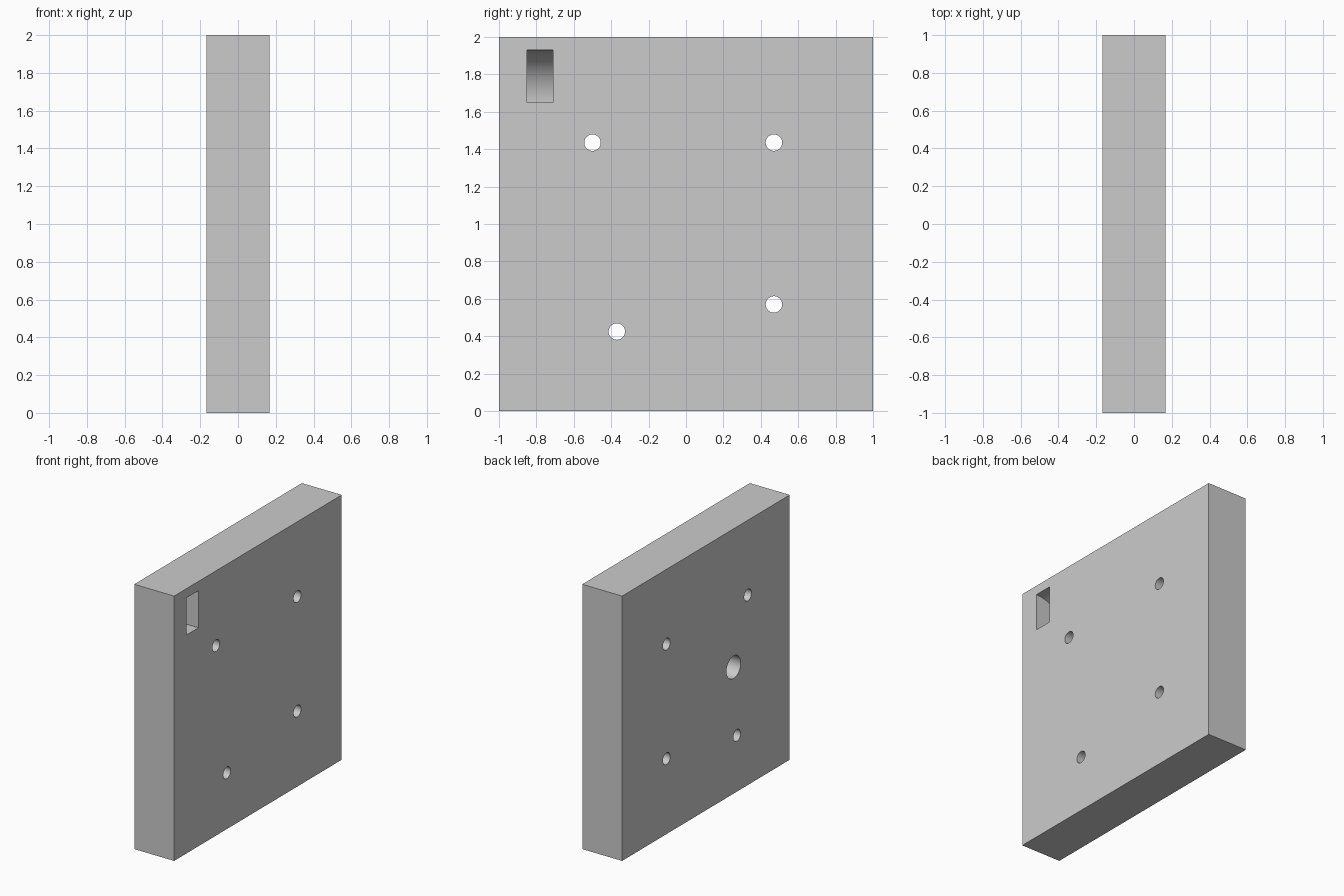
import bpy
import math

if "Cube" in bpy.data.objects:
    bpy.data.objects.remove(bpy.data.objects["Cube"])

T = 0.333  # plate thickness along x


def make_prism(name, profile, depth, place):
    """Extrude a 2D profile by depth; place maps (u, v, w) to (x, y, z)."""
    n = len(profile)
    verts = [place(u, v, w) for w in (0, depth) for u, v in profile]
    faces = [list(range(n))[::-1], list(range(n, 2 * n))]
    faces += [(i, (i + 1) % n, n + (i + 1) % n, n + i) for i in range(n)]
    mesh = bpy.data.meshes.new(name)
    mesh.from_pydata(verts, [], faces)
    obj = bpy.data.objects.new(name, mesh)
    bpy.context.collection.objects.link(obj)
    return obj


def hole_cutter(name, y, z, r, x0, x1):
    """Round cutter lying along x."""
    ring = [(y + r * math.cos(a), z + r * math.sin(a))
            for a in (math.tau * i / 64 for i in range(64))]
    return make_prism(name, ring, x1 - x0, lambda u, v, w: (x0 + w, u, v))


# Square plate
bpy.ops.mesh.primitive_cube_add(size=1, location=(0, 0, 1))
plate = bpy.context.object
plate.name = "plate"
plate.scale = (T, 2, 2)
bpy.ops.object.transform_apply(location=True, rotation=False, scale=True)

# Four small through holes
cutters = [hole_cutter("through_hole_cutter", y, z, 0.044, -T, T)
           for y, z in ((-0.5, 1.435), (0.47, 1.435), (0.47, 0.57), (-0.37, 0.425))]

# Larger blind hole in the left face
cutters.append(hole_cutter("blind_hole_cutter", -0.33, 0.955, 0.085, -T, 0.03))

# Quarter-round pocket in the right face, flat at the bottom
r, zb = 0.28, 1.65
arc = [(T / 2 - r * math.cos(a), zb + r * math.sin(a))
       for a in (math.pi / 2 * i / 24 for i in range(25))]
profile = arc + [(T / 2 + 0.1, zb + r), (T / 2 + 0.1, zb)]
cutters.append(make_prism("pocket_cutter", profile, 0.14,
                          lambda u, v, w: (u, -0.85 + w, v)))

# Cut the plate
for cutter in cutters:
    bpy.ops.object.select_all(action='DESELECT')
    cutter.select_set(True)
    bpy.context.view_layer.objects.active = cutter
    bpy.ops.object.mode_set(mode='EDIT')
    bpy.ops.mesh.select_all(action='SELECT')
    bpy.ops.mesh.normals_make_consistent(inside=False)
    bpy.ops.object.mode_set(mode='OBJECT')
    bpy.ops.object.select_all(action='DESELECT')
    plate.select_set(True)
    bpy.context.view_layer.objects.active = plate
    mod = plate.modifiers.new("cut", 'BOOLEAN')
    mod.operation = 'DIFFERENCE'
    mod.solver = 'EXACT'
    mod.object = cutter
    bpy.ops.object.modifier_apply(modifier=mod.name)
    bpy.data.objects.remove(cutter, do_unlink=True)

bpy.ops.object.shade_smooth_by_angle(angle=math.radians(30))
